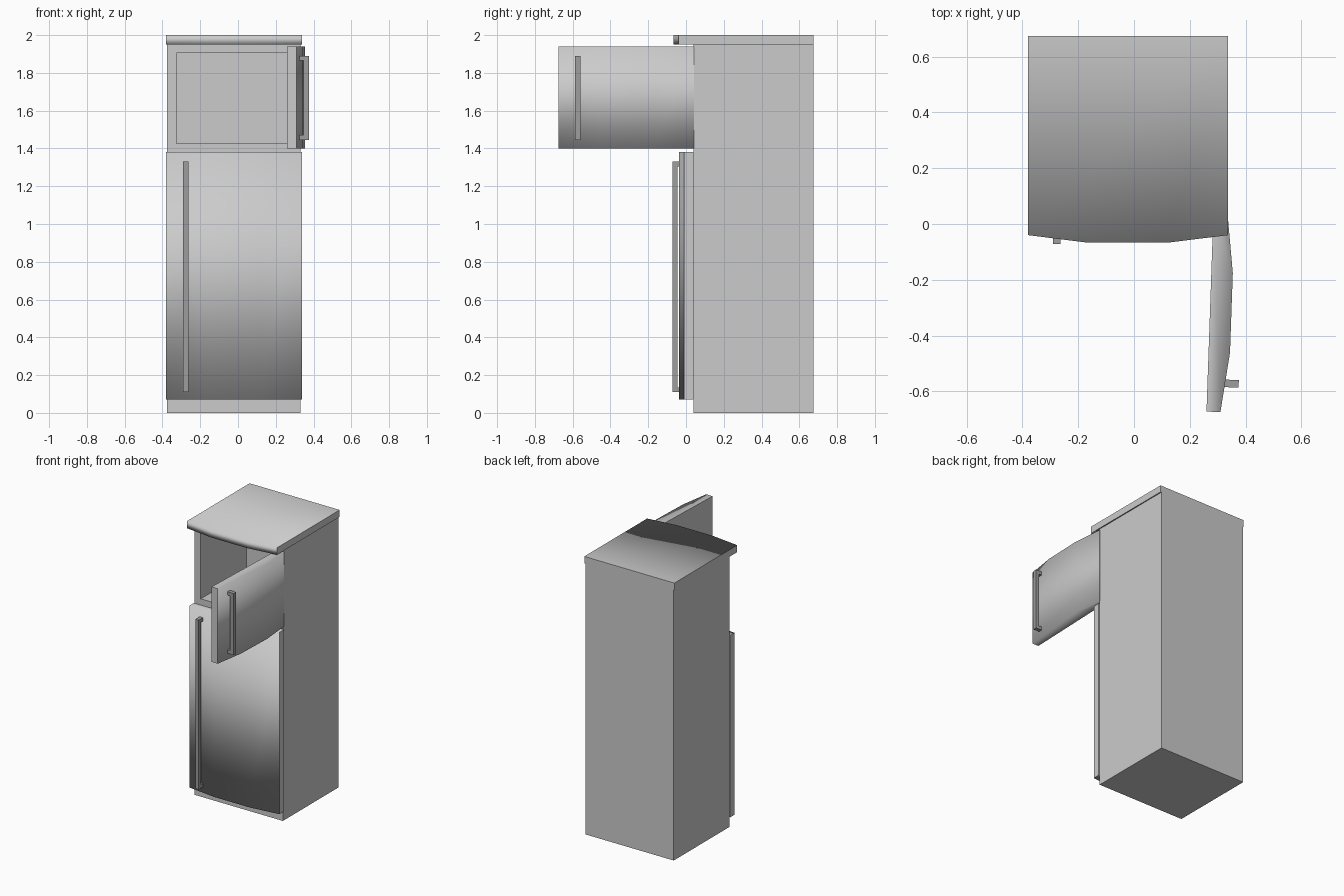
import bpy, bmesh, math
from mathutils import Matrix, Vector

if "Cube" in bpy.data.objects:
    bpy.data.objects.remove(bpy.data.objects["Cube"], do_unlink=True)


def material(name, value):
    mat = bpy.data.materials.new(name)
    mat.use_nodes = True
    col = (value, value, value, 1)
    mat.diffuse_color = col
    bsdf = next(n for n in mat.node_tree.nodes if n.type == "BSDF_PRINCIPLED")
    bsdf.inputs["Base Color"].default_value = col
    return mat


light_grey = material("light grey enamel", 0.6)
dark_grey = material("dark grey handle", 0.34)

LEFT, RIGHT, BACK = -0.38, 0.338, 0.675
BODY_FRONT, DOOR_EDGE = 0.04, -0.01


def finish(bm, name, mat):
    bmesh.ops.recalc_face_normals(bm, faces=bm.faces[:])
    mesh = bpy.data.meshes.new(name)
    bm.to_mesh(mesh)
    bm.free()
    mesh.materials.append(mat)
    obj = bpy.data.objects.new(name, mesh)
    bpy.context.collection.objects.link(obj)
    return obj


def add_box(bm, lo, hi):
    lo, hi = Vector(lo), Vector(hi)
    mat = Matrix.Translation((lo + hi) / 2) @ Matrix.Diagonal((*(hi - lo), 1))
    return bmesh.ops.create_cube(bm, size=1, matrix=mat)


def bowed_slab(name, edge, back, z0, z1):
    """Slab with a three-facet bowed front, softly shaded over its top and bottom."""
    bow = edge - 0.027
    outline = [(LEFT, back), (LEFT, edge), (-0.165, bow),
               (0.12, bow), (RIGHT, edge), (RIGHT, back)]
    bm = bmesh.new()
    base = bm.faces.new([bm.verts.new((x, y, z0)) for x, y in outline])
    ext = bmesh.ops.extrude_face_region(bm, geom=[base])
    for v in ext["geom"]:
        if isinstance(v, bmesh.types.BMVert):
            v.co.z = z1
    bmesh.ops.recalc_face_normals(bm, faces=bm.faces[:])
    # Ends and back stay flat with crisp edges
    for f in bm.faces:
        f.smooth = abs(f.normal.x) < 0.9 and f.normal.y < 0.9
    return finish(bm, name, light_grey)


def handle(name, z0, z1):
    bm = bmesh.new()
    x0, x1, front, back = -0.29, -0.263, -0.072, -0.045
    add_box(bm, (x0, front, z0), (x1, back, z1))
    for z in (z0, z1 - 0.025):
        add_box(bm, (x0, back, z), (x1, -0.015, z + 0.025))
    return finish(bm, name, dark_grey)


# Cabinet with an open upper compartment
bm = bmesh.new()
add_box(bm, (-0.375, BODY_FRONT, 0), (0.33, BACK, 1.96))
opening = [((-0.325, 0, 0), (1, 0, 0)), ((0.28, 0, 0), (1, 0, 0)),
           ((0, 0, 1.425), (0, 0, 1)), ((0, 0, 1.905), (0, 0, 1))]
for co, no in opening:
    bmesh.ops.bisect_plane(bm, geom=bm.verts[:] + bm.edges[:] + bm.faces[:],
                           plane_co=co, plane_no=no)
mouth = [f for f in bm.faces if f.normal.y < -0.9
         and -0.3 < f.calc_center_median().x < 0.25
         and 1.43 < f.calc_center_median().z < 1.9]
deep = bmesh.ops.extrude_discrete_faces(bm, faces=mouth)["faces"]
for f in deep:
    for v in f.verts:
        v.co.y = 0.56
finish(bm, "cabinet", light_grey)

# Top cover
bowed_slab("top_cover", -0.04, BACK, 1.95, 2.0)

# Closed lower door
bowed_slab("lower_door", DOOR_EDGE, BODY_FRONT, 0.07, 1.38)
handle("lower_handle", 0.11, 1.33)

# Upper door and handle, swung open about the hinge edge
swing = (Matrix.Translation((0.335, 0.043, 0)) @ Matrix.Rotation(math.radians(88), 4, "Z")
         @ Matrix.Translation((-RIGHT, -DOOR_EDGE, 0)))
for part in (bowed_slab("upper_door", DOOR_EDGE, BODY_FRONT, 1.4, 1.94),
             handle("upper_handle", 1.445, 1.89)):
    part.data.transform(swing)
